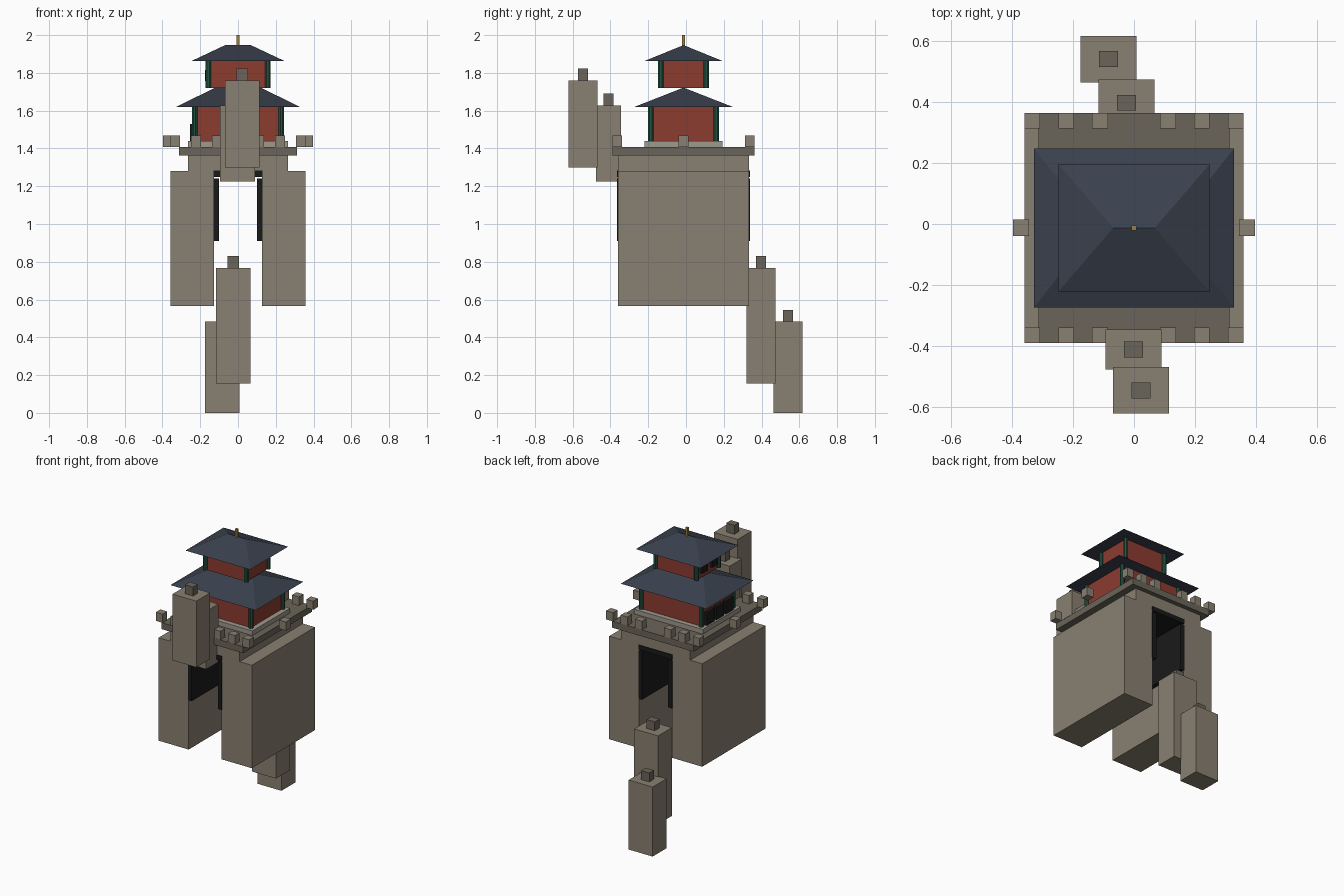
import bpy, bmesh, math

if "Cube" in bpy.data.objects:
    bpy.data.objects.remove(bpy.data.objects["Cube"])

CY = -0.013  # centre line of the gatehouse in y


def material(name, rgb):
    m = bpy.data.materials.new(name)
    m.diffuse_color = (*rgb, 1)
    m.use_nodes = True
    m.node_tree.nodes["Principled BSDF"].inputs["Base Color"].default_value = m.diffuse_color
    return m


STONE = material("stone", (0.25, 0.215, 0.165))
DARK_STONE = material("dark_stone", (0.145, 0.13, 0.10))
PALE = material("pale_stone", (0.35, 0.32, 0.27))
BLACK = material("black", (0.01, 0.01, 0.01))
RED = material("red_wall", (0.26, 0.045, 0.03))
GREEN = material("green_column", (0.018, 0.085, 0.055))
TILE = material("roof_tile", (0.042, 0.052, 0.075))
GOLD = material("gold", (0.35, 0.22, 0.05))


def mesh_object(name, verts, faces, mat):
    me = bpy.data.meshes.new(name)
    me.from_pydata(verts, [], faces)
    bm = bmesh.new()
    bm.from_mesh(me)
    bmesh.ops.recalc_face_normals(bm, faces=bm.faces)
    bm.to_mesh(me)
    bm.free()
    me.materials.append(mat)
    ob = bpy.data.objects.new(name, me)
    bpy.context.collection.objects.link(ob)
    return ob


def box(name, x, y, z, mat):
    """Box from (min, max) pairs."""
    v = [(a, b, c) for a in x for b in y for c in z]
    f = [(0, 1, 3, 2), (4, 6, 7, 5), (0, 4, 5, 1), (2, 3, 7, 6), (0, 2, 6, 4), (1, 5, 7, 3)]
    return mesh_object(name, v, f, mat)


def around(c, h):
    return (c - h, c + h)


def column(name, x, y, z, r, mat, n=8):
    ring = [(x + r * math.cos(math.tau * (i + .5) / n), y + r * math.sin(math.tau * (i + .5) / n))
            for i in range(n)]
    v = [(*p, z[0]) for p in ring] + [(*p, z[1]) for p in ring]
    f = [(i, (i + 1) % n, n + (i + 1) % n, n + i) for i in range(n)]
    f += [tuple(range(n)), tuple(range(n, 2 * n))]
    return mesh_object(name, v, f, mat)


def hip_roof(name, hx, hy, ridge, z):
    v = [(-hx, CY - hy, z[0]), (hx, CY - hy, z[0]), (hx, CY + hy, z[0]), (-hx, CY + hy, z[0]),
         (-ridge, CY, z[1]), (ridge, CY, z[1])]
    f = [(0, 1, 2, 3), (0, 1, 5, 4), (1, 2, 5), (2, 3, 4, 5), (3, 0, 4)]
    return mesh_object(name, v, f, TILE)


# Gate piers, bridging block and dark passage lining
depth = (-0.36, 0.333)
for side, s in (("left", -1), ("right", 1)):
    box(f"{side}_pier", sorted((s * 0.127, s * 0.358)), depth, (0.565, 1.28), STONE)
    box(f"{side}_passage_lining", sorted((s * 0.10, s * 0.13)), (-0.365, 0.338), (0.91, 1.24), BLACK)
box("passage_lintel", (-0.13, 0.13), (-0.365, 0.338), (1.25, 1.282), BLACK)
box("gate_top", (-0.265, 0.265), depth, (1.28, 1.365), STONE)

# Platform with merlons
box("platform", (-0.313, 0.313), (-0.39, 0.363), (1.363, 1.408), DARK_STONE)
for y in (-0.364, 0.338):
    for x in (-0.333, -0.222, -0.111, 0.111, 0.222, 0.333):
        box("merlon", around(x, 0.026), around(y, 0.025), (1.408, 1.468), STONE)
for x in (-0.37, 0.37):
    box("side_merlon", around(x, 0.026), around(CY, 0.027), (1.408, 1.468), STONE)
box("pavilion_base", (-0.265, 0.265), around(CY, 0.207), (1.408, 1.44), PALE)

# Two pavilion storeys: walls, corner columns, roofs
for level, hx, hy, z in (("lower", 0.23, 0.173, (1.44, 1.62)), ("upper", 0.157, 0.12, (1.72, 1.863))):
    box(f"{level}_wall", (-hx, hx), around(CY, hy), z, RED)
    for sx in (-1, 1):
        for sy in (-1, 1):
            column(f"{level}_column", sx * hx, CY + sy * hy, z, 0.016, GREEN)
hip_roof("lower_roof", 0.328, 0.26, 0.12, (1.62, 1.722))
hip_roof("upper_roof", 0.248, 0.209, 0.068, (1.862, 1.947))
box("finial", around(0, 0.008), around(CY, 0.008), (1.94, 2.0), GOLD)

# Dark doors and windows on the left face
for dy in (-0.105, 0, 0.105):
    box("door", (-0.254, -0.225), around(CY + dy, 0.04), (1.44, 1.53), BLACK)
for dy in (-0.055, 0.055):
    box("window", (-0.176, -0.15), around(CY + dy, 0.03), (1.757, 1.815), BLACK)

# Stepped wall blocks running up front and down behind: centre x, centre y, z range
for name, x, y, z in (("front_wall_far", 0.023, -0.545, (1.30, 1.76)),
                      ("front_wall_near", -0.002, -0.411, (1.225, 1.628)),
                      ("back_wall_near", -0.025, 0.397, (0.155, 0.768)),
                      ("back_wall_far", -0.083, 0.54, (0.0, 0.483))):
    hy = 0.066 if name == "front_wall_near" else 0.076
    box(name, around(x, 0.092), around(y, hy), z, STONE)
    box(name + "_cap", around(x, 0.031), around(y, 0.026), (z[1], z[1] + 0.062), DARK_STONE)
